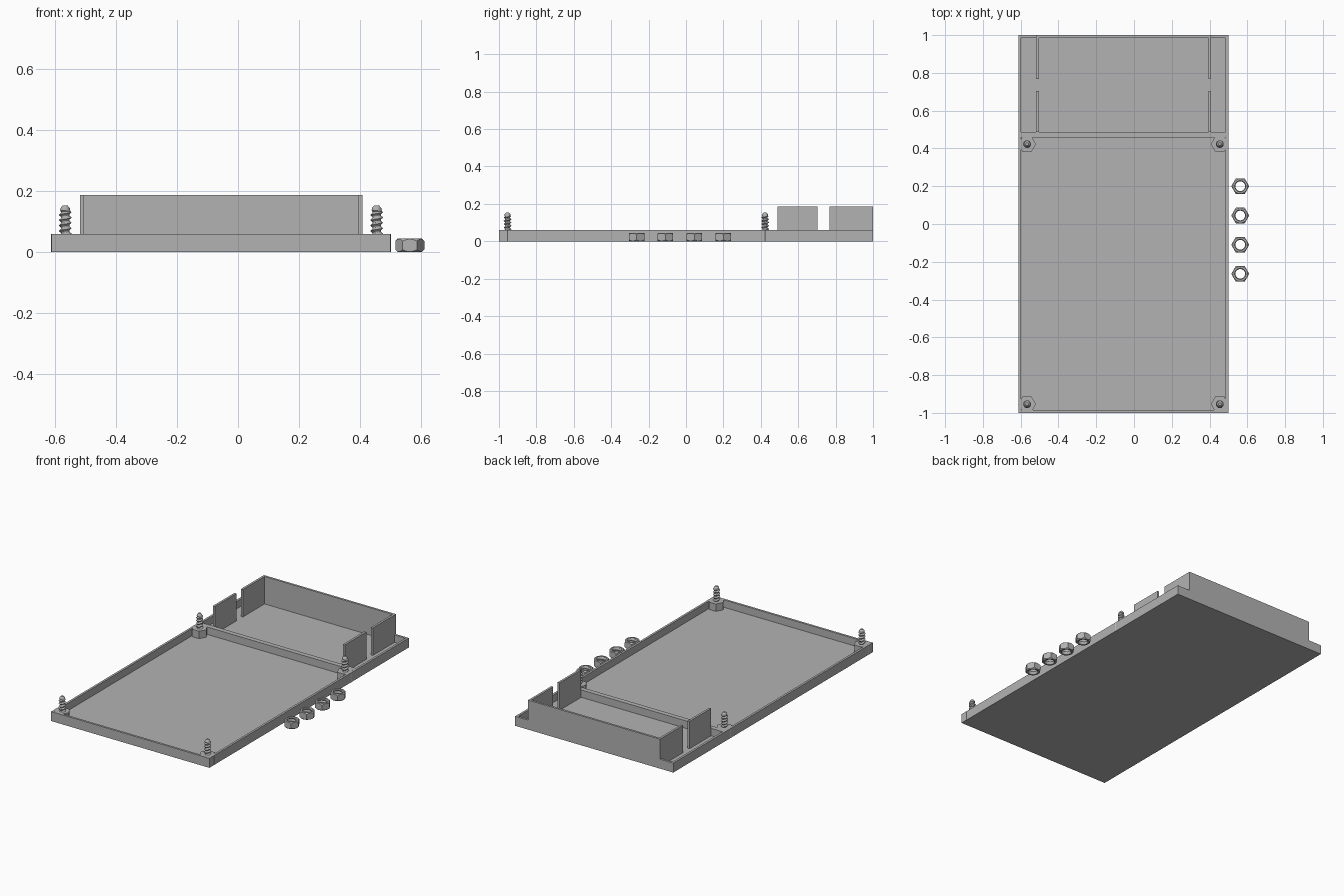
import bpy, bmesh
from math import cos, sin, pi, radians

cube = bpy.data.objects.get("Cube")
if cube:
    bpy.data.objects.remove(cube)

GREY = (0.45, 0.45, 0.45, 1)
mat = bpy.data.materials.new("plain grey")
mat.use_nodes = True
mat.diffuse_color = GREY
mat.node_tree.nodes["Principled BSDF"].inputs["Base Color"].default_value = GREY

# Main sizes
LEFT, RIGHT, RIM, FLOOR, TOP, THIN = -0.611, 0.499, 0.06, 0.013, 0.187, 0.014


def add_object(name, bm, location=(0, 0, 0)):
    bmesh.ops.recalc_face_normals(bm, faces=bm.faces[:])
    mesh = bpy.data.meshes.new(name)
    bm.to_mesh(mesh)
    bm.free()
    mesh.materials.append(mat)
    obj = bpy.data.objects.new(name, mesh)
    obj.location = location
    bpy.context.collection.objects.link(obj)
    return obj


def box(name, x, y, z):
    bm = bmesh.new()
    bmesh.ops.create_cube(bm, size=1)
    for v in bm.verts:
        for i, (low, high) in enumerate((x, y, z)):
            v.co[i] = low if v.co[i] < 0 else high
    return add_object(name, bm)


def loft(rows, segments, closed):
    """Rows are functions of the angle giving (radius, height)."""
    bm = bmesh.new()
    rings = []
    for row in rows:
        ring = []
        for s in range(segments):
            a = 2 * pi * s / segments
            r, z = row(a)
            ring.append(bm.verts.new((r * cos(a), r * sin(a), z)))
        rings.append(ring)
    count = len(rings)
    for i in range(count if closed else count - 1):
        a, b = rings[i], rings[(i + 1) % count]
        for s in range(segments):
            t = (s + 1) % segments
            bm.faces.new((a[s], a[t], b[t], b[s]))
    if not closed:
        bm.faces.new(rings[0])
        bm.faces.new(rings[-1])
    return bm


def hexagon(a, radius):
    return radius * cos(pi / 6) / cos(a % (pi / 3) - pi / 6)


def thread_row(z, core, depth, pitch):
    def row(a):
        phase = (z / pitch - a / (2 * pi)) % 1
        crest = max(0, 1 - abs(phase - 0.5) * 2.6)
        return core + depth * crest, z
    return row


# Tray floor, rim and divider
box("tray_floor", (LEFT, RIGHT), (-1, 1), (0, FLOOR))
box("front_rim", (LEFT, RIGHT), (-1, -1 + THIN), (FLOOR, RIM))
box("back_rim", (LEFT, RIGHT), (1 - THIN, 1), (FLOOR, RIM))
for side, x in (("right", LEFT), ("left", RIGHT - THIN)):
    box(side + "_rim", (x, x + THIN), (-1 + THIN, 1 - THIN), (FLOOR, RIM))
box("divider", (LEFT + THIN, RIGHT - THIN), (0.457, 0.488), (FLOOR, RIM))

# Tall walls of the back bay, with a gap in each side
box("bay_back_wall", (-0.518, 0.408), (1 - THIN, 1), (RIM, TOP))
for side, x in (("right", -0.518), ("left", 0.408 - THIN)):
    box(side + "_bay_front_panel", (x, x + THIN), (0.488, 0.703), (FLOOR, TOP))
    box(side + "_bay_back_panel", (x, x + THIN), (0.768, 1 - THIN), (FLOOR, TOP))

# Hexagonal standoffs with threaded studs at the corners
for x in (-0.566, 0.454):
    for y in (-0.954, 0.423):
        bm = loft([lambda a, z=z: (hexagon(a, 0.047), z) for z in (0, RIM)], 6, False)
        add_object("standoff", bm, (x, y, 0))

        rows = [thread_row(0.055 + 0.0016 * i, 0.0135, 0.0075, 0.0175) for i in range(50)]
        rows += [lambda a, r=r, z=z: (r, z)
                 for r, z in ((0.0165, 0.137), (0.015, 0.145), (0.008, 0.153))]
        stud = add_object("threaded_stud", loft(rows, 24, False), (x, y, 0))
        stud.data.shade_smooth()
        stud.data.set_sharp_from_angle(angle=radians(30))

# Loose nuts beside the tray
HEIGHT, FACE, CORNER = 0.045, 0.039, 0.0475


def chamfer_low(a):
    r = hexagon(a, CORNER)
    return r, r - FACE


def chamfer_high(a):
    r = hexagon(a, CORNER)
    return r, HEIGHT - (r - FACE)


for y in (0.2, 0.045, -0.11, -0.264):
    rows = [lambda a: (0.03, 0), lambda a: (FACE, 0), chamfer_low,
            chamfer_high, lambda a: (FACE, HEIGHT), lambda a: (0.03, HEIGHT)]
    rows += [thread_row(HEIGHT - 0.004 - 0.00185 * i, 0.0255, 0.004, 0.0175)
             for i in range(21)]
    nut = add_object("hex_nut", loft(rows, 36, True), (0.5625, y, 0))
    nut.data.shade_smooth()
    nut.data.set_sharp_from_angle(angle=radians(25))
